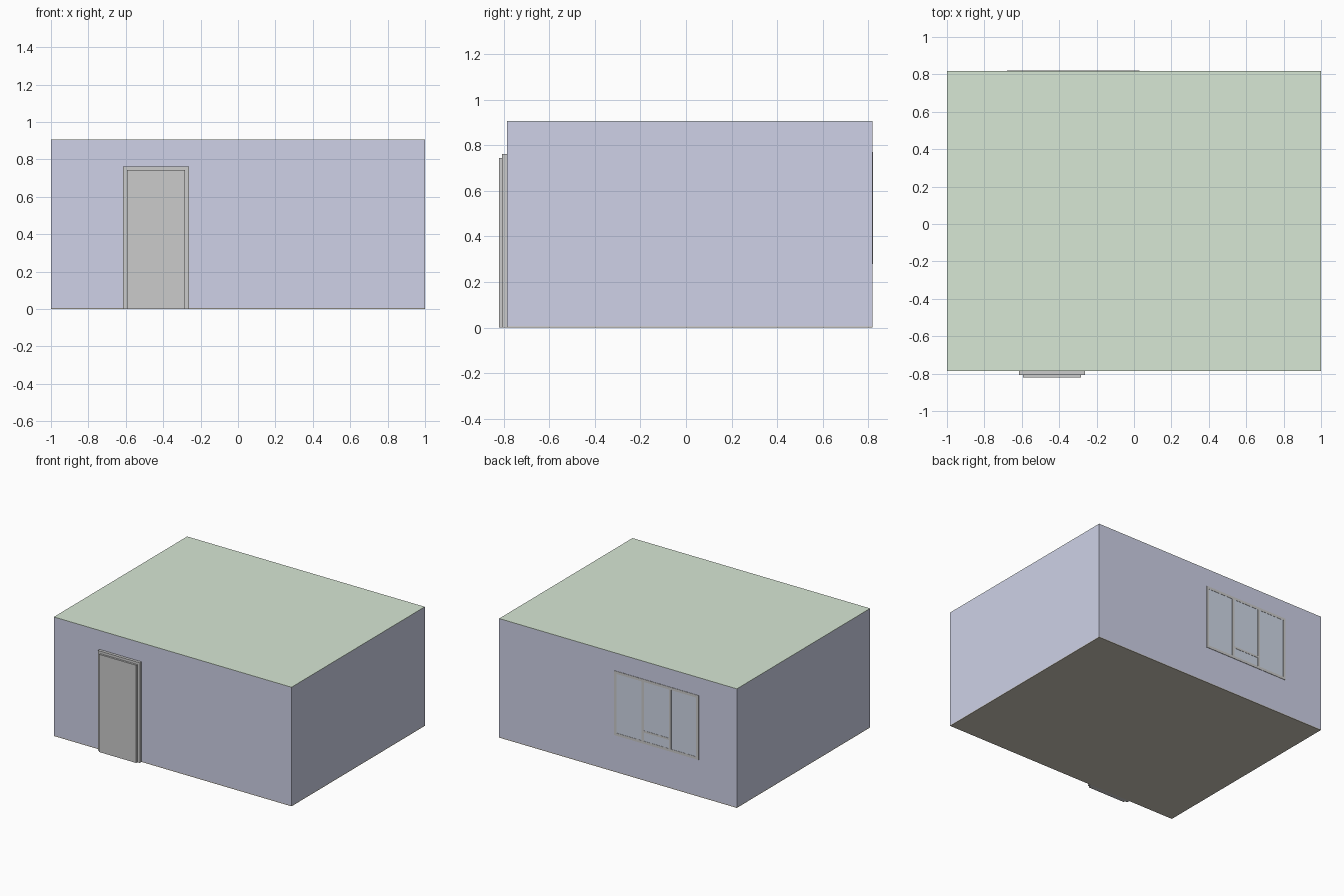
import bpy

if "Cube" in bpy.data.objects:
    bpy.data.objects.remove(bpy.data.objects["Cube"])

WX, YF, YB, H, T = 1.0, -0.785, 0.817, 0.906, 0.006


def material(name, r, g, b):
    m = bpy.data.materials.new(name)
    m.diffuse_color = (r, g, b, 1)
    m.use_nodes = True
    m.node_tree.nodes["Principled BSDF"].inputs["Base Color"].default_value = m.diffuse_color
    return m


WALL = material("wall_blue", 0.62, 0.64, 0.80)
GREEN = material("ceiling_green", 0.68, 0.80, 0.66)
BROWN = material("floor_brown", 0.62, 0.58, 0.50)
GLASS = material("glass_blue", 0.63, 0.69, 0.80)
YELLOW = material("stool_yellow", 0.70, 0.68, 0.30)


def box(name, x0, x1, y0, y1, z0, z1, mat=None):
    """Axis-aligned box given by its limits."""
    bpy.ops.mesh.primitive_cube_add(size=1, location=((x0 + x1) / 2, (y0 + y1) / 2, (z0 + z1) / 2))
    o = bpy.context.object
    o.name = name
    o.scale = (x1 - x0, y1 - y0, z1 - z0)
    bpy.ops.object.transform_apply(location=False, rotation=False, scale=True)
    if mat:
        o.data.materials.append(mat)
    return o


# Room shell: floor, ceiling and four thin walls
box("floor", -WX, WX, YF, YB, 0, T, BROWN)
box("ceiling", -WX, WX, YF, YB, H - 0.003, H, GREEN)
box("front_wall", -WX, WX, YF, YF + T, T, H - 0.003, WALL)
box("back_wall", -WX, WX, YB - T, YB, T, H - 0.003, WALL)
for side, s in (("left", -1), ("right", 1)):
    xs = sorted((s * WX, s * (WX - T)))
    box(side + "_wall", *xs, YF + T, YB - T, T, H - 0.003, WALL)

# Door: surrounding frame and the leaf standing proud of it
DX0, DX1 = -0.615, -0.262
box("door_frame_left", DX0, DX0 + 0.021, -0.806, YF, 0, 0.762)
box("door_frame_right", DX1 - 0.021, DX1, -0.806, YF, 0, 0.762)
box("door_frame_top", DX0 + 0.021, DX1 - 0.021, -0.806, YF, 0.743, 0.762)
box("door_leaf", DX0 + 0.021, DX1 - 0.021, -0.82, YF, 0, 0.743)

# Window: three panes, the middle one with a low rail
X0, X1, Z0, Z1, B = -0.68, 0.03, 0.28, 0.77, 0.02
YO, YI = 0.82, 0.80
third = (X1 - X0 - B) / 3
for i in range(4):
    x = X0 + i * third
    box(f"window_post_{i}", x, x + B, YI, YO, Z0, Z1)
for i in range(3):
    x = X0 + i * third + B
    xe = x + third - B
    box(f"window_sill_bar_{i}", x, xe, YI, YO, Z0, Z0 + B)
    box(f"window_head_bar_{i}", x, xe, YI, YO, Z1 - B, Z1)
    box(f"window_glass_{i}", x, xe, YI + 0.005, 0.8182, Z0 + B, Z1 - B, GLASS)
box("window_low_rail", X0 + third + B, X0 + 2 * third, YI, YO, 0.365, 0.38)

# Table inside
box("table_top", 0.18, 0.54, 0.03, 0.53, 0.28, 0.30)
for i, x in enumerate((0.20, 0.50)):
    for j, y in enumerate((0.05, 0.49)):
        box(f"table_leg_{i}{j}", x, x + 0.02, y, y + 0.02, T, 0.28)

# Two stools by the right wall and a cabinet in the back left corner
for i, y in enumerate((-0.46, -0.69)):
    bpy.ops.mesh.primitive_cylinder_add(vertices=24, radius=0.08, depth=0.18, location=(0.86, y, T + 0.09))
    o = bpy.context.object
    o.name = f"stool_{i}"
    o.data.materials.append(YELLOW)
    bpy.ops.object.shade_smooth_by_angle()
box("cabinet", -0.98, -0.80, 0.45, 0.80, T, 0.35)
